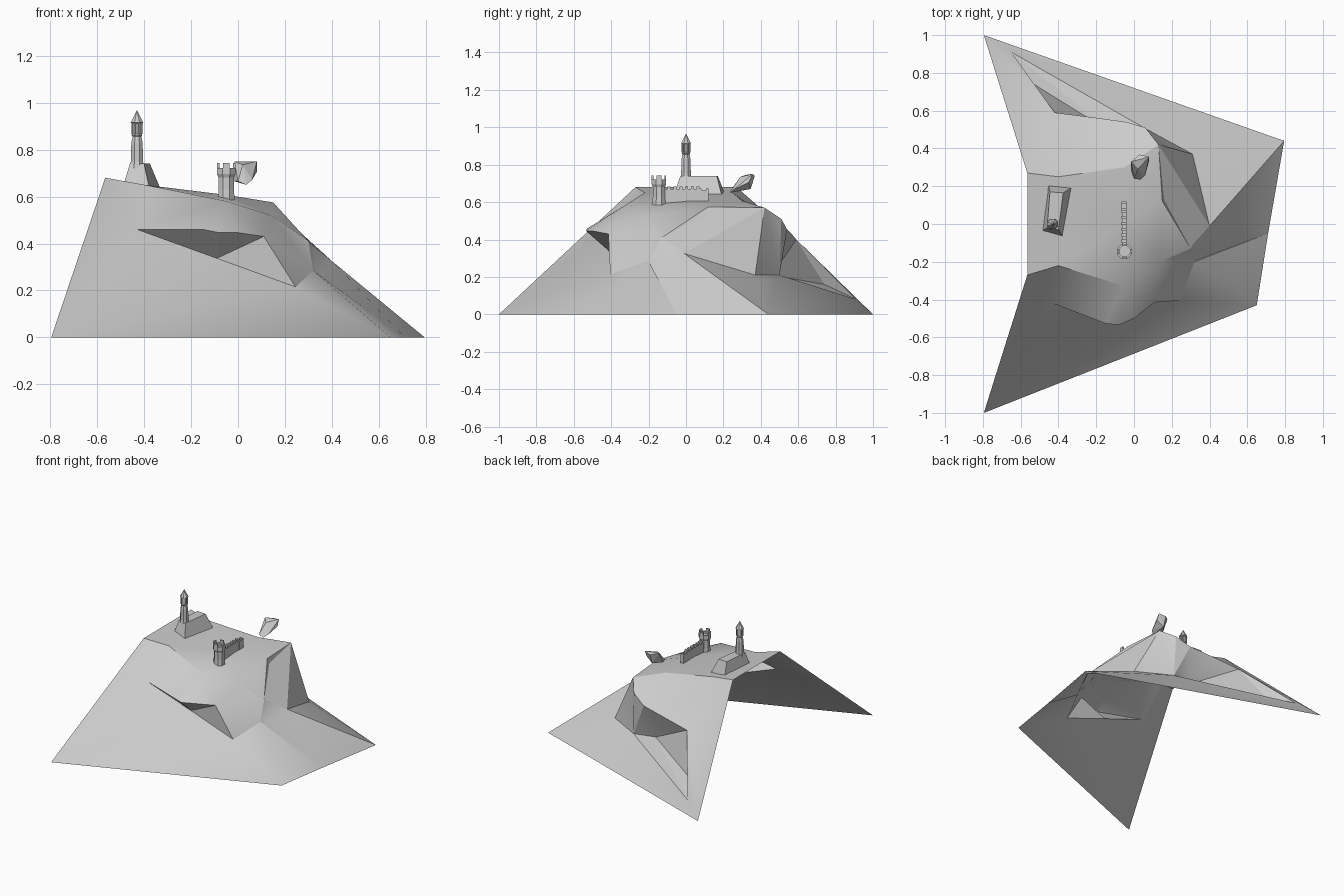
import bpy, bmesh, math
from mathutils import Vector

if "Cube" in bpy.data.objects:
    bpy.data.objects.remove(bpy.data.objects["Cube"])


def finish(name, bm):
    me = bpy.data.meshes.new(name)
    bm.to_mesh(me)
    bm.free()
    ob = bpy.data.objects.new(name, me)
    bpy.context.collection.objects.link(ob)
    return ob


def box(bm, c, s, rot=0):
    # box, optionally spun about z
    r = bmesh.ops.create_cube(bm, size=1)
    co, si = math.cos(rot), math.sin(rot)
    for v in r["verts"]:
        x, y, z = v.co.x * s[0], v.co.y * s[1], v.co.z * s[2]
        v.co = Vector((x * co - y * si, x * si + y * co, z)) + Vector(c)


def lathe(bm, cx, cy, profile, n=8):
    # faceted round body from (radius, height) pairs
    rings = []
    for r, z in profile:
        rings.append([bm.verts.new((cx + r * math.cos(2 * math.pi * (i + .5) / n),
                                    cy + r * math.sin(2 * math.pi * (i + .5) / n), z)) for i in range(n)])
    for a, b in zip(rings, rings[1:]):
        for i in range(n):
            bm.faces.new((a[i], a[(i + 1) % n], b[(i + 1) % n], b[i]))
    bm.faces.new(rings[0][::-1])
    bm.faces.new(rings[-1])


def tri(bm, *pts):
    if len(set(pts)) == 3:
        bm.faces.new([bm.verts.new(p) for p in pts])


def fan(bm, apex, line):
    for p, q in zip(line, line[1:]):
        tri(bm, apex, p, q)


def bridge(bm, a, b):
    # triangle strip between two polylines, always taking the shorter diagonal
    i = j = 0
    while i < len(a) - 1 or j < len(b) - 1:
        da = (Vector(a[i + 1]) - Vector(b[j])).length if i < len(a) - 1 else 1e9
        db = (Vector(b[j + 1]) - Vector(a[i])).length if j < len(b) - 1 else 1e9
        if da < db:
            tri(bm, a[i], b[j], a[i + 1])
            i += 1
        else:
            tri(bm, a[i], b[j], b[j + 1])
            j += 1


# --- headland: open shell stretched between a few terrain lines ---
A, B, C, D = (-.795, 1, 0), (.795, .44, 0), (.65, -.43, 0), (-.795, -1, 0)   # ground corners
path_end = (.71, -.05, 0)
ridge = [(-.565, -.27, .68), (-.565, .27, .68)]
cave = [(-.43, -.42, .46), (-.09, -.41, .337), (.245, -.405, .215)]
lip = [(-.15, -.527, .46), (-.08, -.535, .446), (0, -.5, .446), (.11, -.415, .43)]
crown = [(-.4, -.22, .65), (-.4, .25, .65)]
middle = [(-.05, -.33, .58), (-.05, 0, .607), (-.05, .3, .607)]
shoulder = (.14, -.2, .52)
back_rim = [(.13, .42, .57), (.06, .51, .51), (-.04, .54, .455), (-.22, .565, .43), (-.42, .59, .4)]
hollow = [(.31, .37, .21), (.07, .5, .21), (-.08, .46, .21), (-.53, .74, .16)]
hollow_tip = (-.65, .91, .08)
path_top = [(.15, .12, .575), (.3, -.13, .41), (.32, -.2, .285)]
path_low = [(.16, .13, .54), (.31, -.11, .40), (.335, -.19, .265)]
spur = (.4, -.01, .325)

bm = bmesh.new()
# front slope and overhang
fan(bm, D, [ridge[0], *cave, C])
fan(bm, cave[1], [cave[0], *lip, cave[2]])
# plateau
col = [cave[0], *crown, back_rim[4]]
bridge(bm, ridge, col)
bridge(bm, col, [lip[0], *middle, back_rim[3]])
bridge(bm, middle, [*lip, shoulder, path_top[0], *back_rim[:4]])
# right slope and stepped path
bridge(bm, [shoulder, lip[3], cave[2], C, path_end], path_top)
bridge(bm, [*path_top, path_end], [*path_low, path_end])
tri(bm, back_rim[0], path_top[0], path_low[0])
fan(bm, spur, [back_rim[0], *path_low, path_end, B, hollow[0], back_rim[0]])
# back slope with its hollow
bridge(bm, back_rim, hollow)
fan(bm, hollow_tip, [back_rim[4], *hollow[:0:-1], B, A, back_rim[4]])
tri(bm, hollow[1], hollow[0], B)
tri(bm, A, back_rim[4], ridge[1])
bmesh.ops.remove_doubles(bm, verts=bm.verts, dist=1e-5)
bmesh.ops.recalc_face_normals(bm, faces=bm.faces)
bm.normal_update()
if sum(f.normal.z * f.calc_area() for f in bm.faces) < 0:
    bmesh.ops.reverse_faces(bm, faces=bm.faces)
land = finish("headland", bm)
bpy.context.view_layer.objects.active = land
land.select_set(True)
bpy.ops.object.shade_smooth_by_angle(angle=math.radians(25))

# --- lighthouse plinth: slanted block sunk into the plateau ---
bm = bmesh.new()
low = [(-.49, -.04), (-.378, -.065), (-.333, .19), (-.455, .21)]
top = [(-.46, -.02), (-.4, -.03), (-.375, .165), (-.445, .17)]
lo = [bm.verts.new((x, y, .64)) for x, y in low]
hi = [bm.verts.new((x, y, .74)) for x, y in top]
bm.faces.new(lo[::-1])
bm.faces.new(hi)
for i in range(4):
    j = (i + 1) % 4
    bm.faces.new((lo[i], lo[j], hi[j], hi[i]))
finish("lighthouse_plinth", bm)

# --- lighthouse tower, lantern and roof ---
bm = bmesh.new()
lathe(bm, -.43, 0, [(.034, .72), (.028, .75), (.026, .83), (.02, .855), (.025, .862), (.02, .868),
                    (.02, .91), (.029, .914), (.001, .966)])
for i in range(8):
    a = 2 * math.pi * (i + .5) / 8
    box(bm, (-.43 + .022 * math.cos(a), .022 * math.sin(a), .89), (.006, .006, .048), a)
finish("lighthouse", bm)

# --- castle tower with battlements ---
bm = bmesh.new()
cx, cy = -.05, -.145
lathe(bm, cx, cy, [(.039, .585), (.035, .63), (.035, .68), (.042, .695), (.042, .722), (.03, .722), (.03, .705)])
for i in range(0, 8, 2):
    a = 2 * math.pi * i / 8
    box(bm, (cx + .034 * math.cos(a), cy + .034 * math.sin(a), .73), (.01, .027, .025), a)
finish("castle_tower", bm)

# --- ruined wall with merlons and a broken end ---
bm = bmesh.new()
box(bm, (-.052, -.02, .63), (.022, .19, .08))
box(bm, (-.052, .095, .627), (.026, .05, .075))
for i in range(6):
    box(bm, (-.052, -.09 + i * .031, .676), (.026, .016, .016))
for y in (.078, .113):
    box(bm, (-.052, y, .667), (.026, .012, .012))
finish("castle_wall", bm)

# --- boulder ---
bm = bmesh.new()
for p in [(0, .24, .665), (.035, .235, .65), (.06, .26, .67), (-.015, .28, .665), (.08, .355, .75),
          (.03, .368, .74), (-.015, .33, .748), (.08, .335, .705), (.03, .345, .67), (.02, .29, .735)]:
    bm.verts.new(p)
bmesh.ops.convex_hull(bm, input=bm.verts)
finish("boulder", bm)
